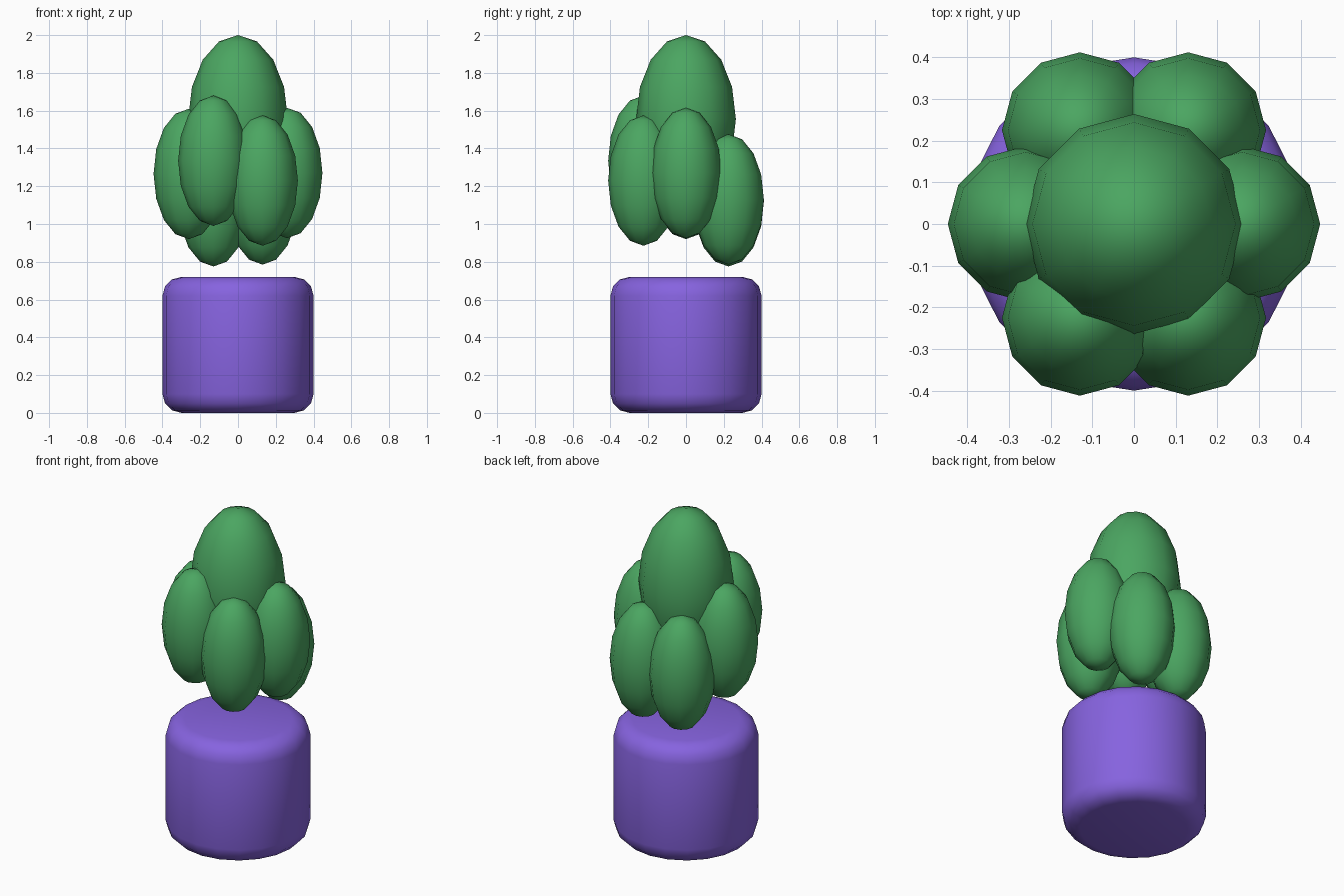
import bpy
from math import cos, sin, radians

# Remove the default cube
cube = bpy.data.objects.get("Cube")
if cube:
    bpy.data.objects.remove(cube, do_unlink=True)


def make_material(name, color):
    mat = bpy.data.materials.new(name)
    mat.use_nodes = True
    mat.diffuse_color = color
    mat.node_tree.nodes["Principled BSDF"].inputs["Base Color"].default_value = color
    return mat


green = make_material("leaf_green", (0.07, 0.38, 0.12, 1))
purple = make_material("pot_purple", (0.24, 0.125, 0.74, 1))


def make_lobe(name, location, radius, half_height):
    """Upright low-poly ellipsoid with smooth shading."""
    bpy.ops.mesh.primitive_uv_sphere_add(segments=12, ring_count=8, radius=1, location=location)
    lobe = bpy.context.object
    lobe.name = name
    lobe.scale = (radius, radius, half_height)
    lobe.data.materials.append(green)
    bpy.ops.object.shade_smooth()


# Pot: cylinder with rounded rims
bpy.ops.mesh.primitive_cylinder_add(vertices=20, radius=0.4, depth=0.72, location=(0, 0, 0.36))
pot = bpy.context.object
pot.name = "pot"
pot.data.materials.append(purple)
bevel = pot.modifiers.new("rounded_rims", "BEVEL")
bevel.width = 0.1
bevel.segments = 3
bevel.limit_method = "ANGLE"
bevel.angle_limit = radians(40)
bpy.ops.object.shade_smooth()

# Tall central lobe
make_lobe("center_lobe", (0, 0, 1.555), 0.264, 0.445)

# Ring of six side lobes at staggered heights, counter-clockwise from the left
side_lobes = {
    "left_lobe": 1.27,
    "back_left_lobe": 1.13,
    "back_right_lobe": 1.12,
    "right_lobe": 1.265,
    "front_right_lobe": 1.335,
    "front_left_lobe": 1.23,
}
for i, (name, height) in enumerate(side_lobes.items()):
    angle = radians(60 * i)
    make_lobe(name, (0.26 * cos(angle), 0.26 * sin(angle), height), 0.187, 0.345)
